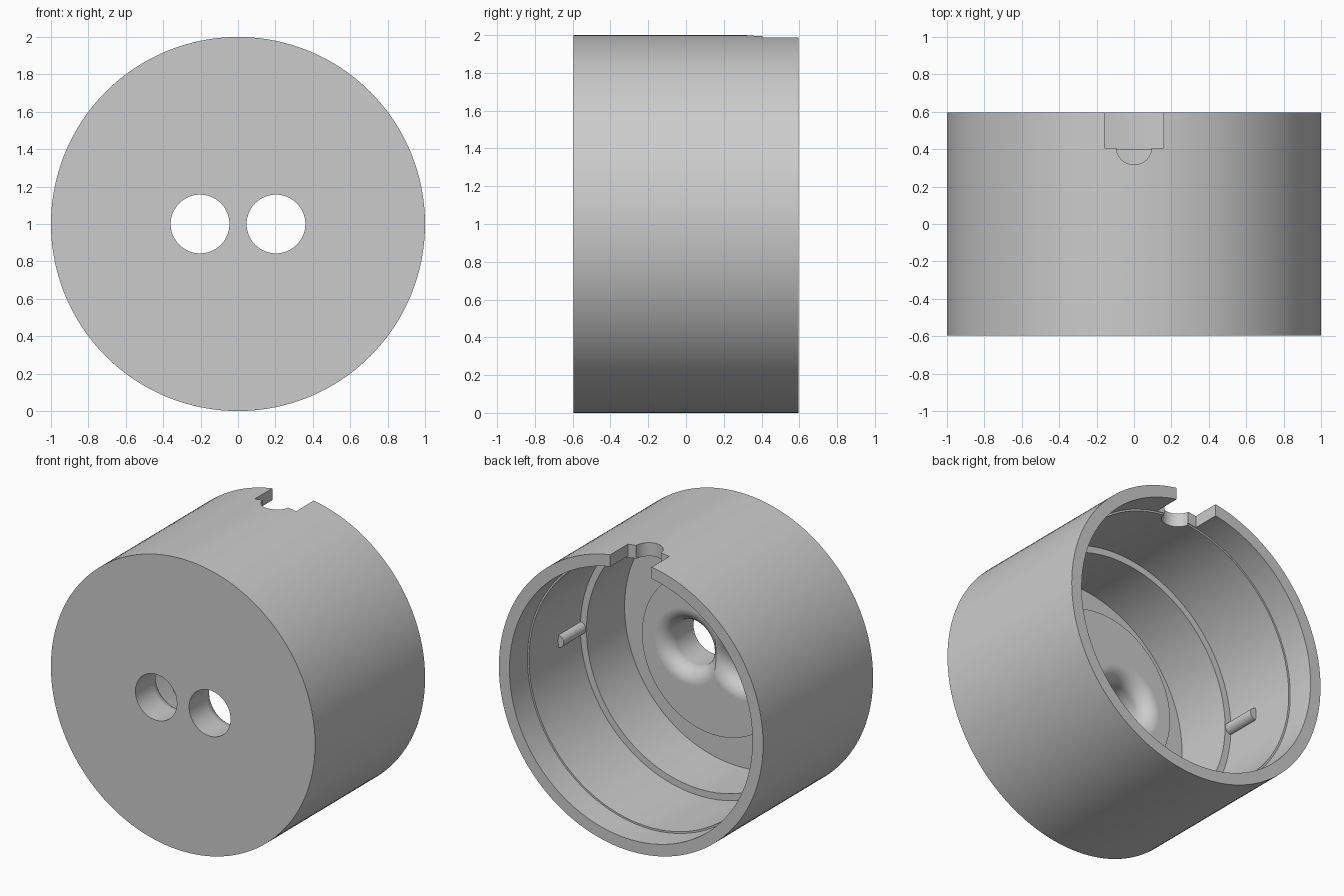
import bpy
import bmesh
from math import cos, sin, pi, radians
from mathutils import Matrix, Vector

cube = bpy.data.objects.get("Cube")
if cube:
    bpy.data.objects.remove(cube, do_unlink=True)

grey = bpy.data.materials.new("plain grey")
grey.use_nodes = True
colour = (0.6, 0.6, 0.6, 1)
grey.diffuse_color = colour
grey.node_tree.nodes["Principled BSDF"].inputs["Base Color"].default_value = colour

AXIS_Z = 1.0
HALF = 0.595


def finish(name, bm):
    bmesh.ops.recalc_face_normals(bm, faces=bm.faces)
    mesh = bpy.data.meshes.new(name)
    bm.to_mesh(mesh)
    bm.free()
    mesh.materials.append(grey)
    obj = bpy.data.objects.new(name, mesh)
    bpy.context.collection.objects.link(obj)
    return obj


def lathe(name, profile, x=0, steps=128):
    """Spin (radius, y) points about a line parallel to y."""
    bm = bmesh.new()
    verts = [bm.verts.new((x + r, y, AXIS_Z)) for r, y in profile]
    edges = [bm.edges.new(pair) for pair in zip(verts, verts[1:])]
    bmesh.ops.spin(bm, geom=verts + edges, cent=(x, 0, AXIS_Z), axis=(0, 1, 0),
                   angle=2 * pi, steps=steps, use_merge=True)
    bmesh.ops.remove_doubles(bm, verts=bm.verts, dist=1e-5)
    return finish(name, bm)


def box(name, low, high):
    low, high = Vector(low), Vector(high)
    bm = bmesh.new()
    bmesh.ops.create_cube(bm, size=1, matrix=Matrix.Translation((low + high) / 2)
                          @ Matrix.Diagonal((*(high - low), 1)))
    return finish(name, bm)


def cylinder(name, radius, depth, matrix):
    bm = bmesh.new()
    bmesh.ops.create_cone(bm, cap_ends=True, segments=48, radius1=radius,
                          radius2=radius, depth=depth, matrix=matrix)
    return finish(name, bm)


def activate(obj):
    bpy.ops.object.select_all(action='DESELECT')
    obj.select_set(True)
    bpy.context.view_layer.objects.active = obj


def cut(obj, cutter):
    cutter.hide_render = True
    mod = obj.modifiers.new("cut", 'BOOLEAN')
    mod.operation, mod.solver, mod.object = 'DIFFERENCE', 'EXACT', cutter
    activate(obj)
    bpy.ops.object.modifier_apply(modifier=mod.name)
    bpy.data.objects.remove(cutter, do_unlink=True)


def smooth(obj):
    activate(obj)
    bpy.ops.object.shade_smooth_by_angle(angle=radians(30))


# Cup body: outer wall, stepped bore, thin floor and raised central boss
floor_y, boss_y, ledge_y, step_y = -0.567, -0.31, -0.155, 0.4
body = lathe("cup_body", [
    (0, -HALF), (1, -HALF), (1, HALF), (0.92, HALF), (0.92, step_y),
    (0.908, step_y), (0.908, ledge_y), (0.862, ledge_y), (0.862, floor_y),
    (0.55, floor_y), (0.55, boss_y), (0, boss_y)])

# Two through holes with rounded inner mouths
hole_r, round_r = 0.157, 0.1
mouth = [(hole_r + round_r * (1 - cos(t)), boss_y - round_r * (1 - sin(t)))
         for t in (pi / 2 * i / 12 for i in range(13))]
for side in (-1, 1):
    cut(body, lathe("hole_cutter", [(0, -0.7), (hole_r, -0.7)] + mouth
                    + [(mouth[-1][0], -0.2), (0, -0.2)], x=0.203 * side, steps=64))

# Notch in the upper rim, ending in a half-round relief
cut(body, box("notch_cutter", (-0.157, 0.405, 1.7), (0.157, 0.8, 2.2)))
cut(body, cylinder("relief_cutter", 0.095, 0.5, Matrix.Translation((0, 0.412, 1.95))))
smooth(body)
body.modifiers.new("even_shading", 'WEIGHTED_NORMAL').keep_sharp = True

# Small round ribs on the side walls, standing on the ledge
rib_end = 0.085
for side, name in ((1, "left_rib"), (-1, "right_rib")):
    place = (Matrix.Translation((side * 0.908, (ledge_y - 0.02 + rib_end) / 2, AXIS_Z))
             @ Matrix.Rotation(pi / 2, 4, 'X'))
    smooth(cylinder(name, 0.042, rib_end - ledge_y + 0.02, place))
